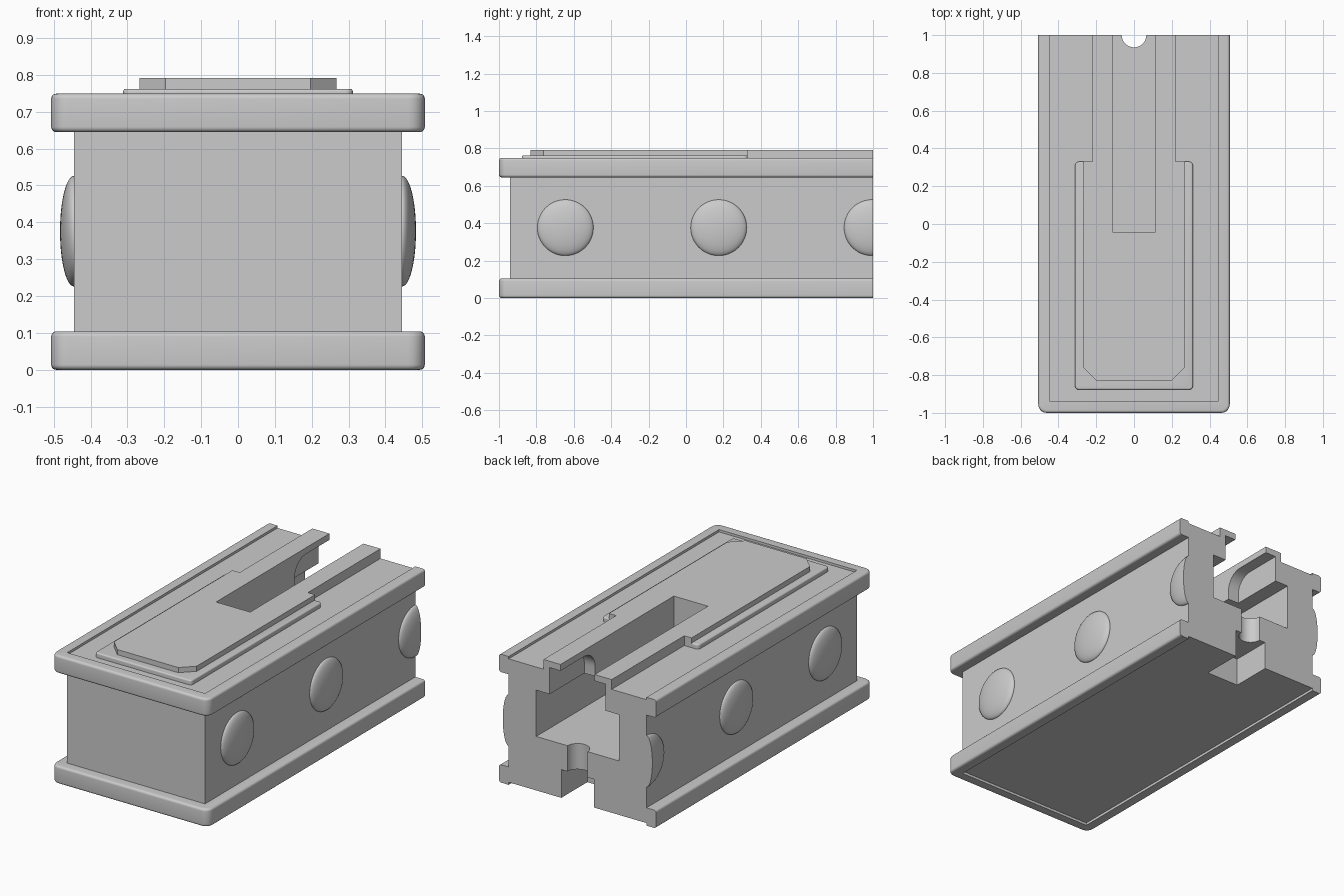
import bpy, bmesh, math
from mathutils import Matrix

if "Cube" in bpy.data.objects:
    bpy.data.objects.remove(bpy.data.objects["Cube"])

grey = bpy.data.materials.new("plain_grey")
grey.diffuse_color = (0.6, 0.6, 0.6, 1)
grey.use_nodes = True
grey.node_tree.nodes["Principled BSDF"].inputs["Base Color"].default_value = grey.diffuse_color


def finish(name, bm):
    bmesh.ops.recalc_face_normals(bm, faces=bm.faces)
    me = bpy.data.meshes.new(name)
    bm.to_mesh(me)
    bm.free()
    me.materials.append(grey)
    ob = bpy.data.objects.new(name, me)
    bpy.context.collection.objects.link(ob)
    return ob


def prism(name, pts, z0, z1, axis="z"):
    """Extrude an outline along z, or a (y, z) outline along x."""
    bm = bmesh.new()
    place = (lambda p, h: (p[0], p[1], h)) if axis == "z" else (lambda p, h: (h, p[0], p[1]))
    a = [bm.verts.new(place(p, z0)) for p in pts]
    b = [bm.verts.new(place(p, z1)) for p in pts]
    bm.faces.new(a)
    bm.faces.new(b)
    n = len(pts)
    for i in range(n):
        bm.faces.new((a[i], a[(i + 1) % n], b[(i + 1) % n], b[i]))
    return finish(name, bm)


def box(name, hx, y0, y1, z0, z1):
    return prism(name, [(-hx, y0), (hx, y0), (hx, y1), (-hx, y1)], z0, z1)


def rounded(ob, corner, edge):
    """Round the upright corners, then the rims."""
    for w, upright in ((corner, True), (edge, False)):
        bm = bmesh.new()
        bm.from_mesh(ob.data)
        es = []
        for e in bm.edges:
            d = (e.verts[0].co - e.verts[1].co).normalized()
            if (abs(d.z) > 0.9) if upright else (abs(d.z) < 0.1):
                if e.calc_face_angle(0) > 0.8:
                    es.append(e)
        bmesh.ops.bevel(bm, geom=es, offset=w, segments=5, profile=0.5, affect='EDGES')
        bm.to_mesh(ob.data)
        bm.free()
    return ob


def boolean(ob, others, op):
    for o in others:
        m = ob.modifiers.new(op.lower(), 'BOOLEAN')
        m.operation, m.solver, m.object = op, 'EXACT', o
    bpy.context.view_layer.objects.active = ob
    for m in list(ob.modifiers):
        bpy.ops.object.modifier_apply(modifier=m.name)


def smooth(ob, angle=30):
    bpy.ops.object.select_all(action='DESELECT')
    ob.select_set(True)
    bpy.context.view_layer.objects.active = ob
    bpy.ops.object.shade_smooth_by_angle(angle=math.radians(angle))


# Casing: core block with a rounded flange at top and bottom
casing = box("casing", 0.445, -0.94, 1.1, 0.05, 0.70)
flanges = [rounded(box("flange", 0.507, -1, 1.2, z, z + 0.104), 0.045, 0.014)
           for z in (0.0, 0.645)]
boolean(casing, flanges, 'UNION')

# Lid: stepped panel with two rails behind it
lower_panel = rounded(box("lower_panel", 0.312, -0.877, 0.33, 0.70, 0.762), 0.02, 0.008)
hx, c = 0.267, 0.07
upper_panel = prism("upper_panel", [(-hx, 0.33), (-hx, -0.832 + c), (-hx + c, -0.832),
                                    (hx - c, -0.832), (hx, -0.832 + c), (hx, 0.33)], 0.72, 0.792)
rail_block = box("rail_block", 0.22, 0.2, 1.1, 0.71, 0.792)

# Shallow recesses inside the flange rims
recesses = [box("recess", 0.445, -0.94, 1.3, 0.735, 0.9),
            box("recess", 0.445, -0.94, 1.3, -0.1, 0.015)]
boolean(casing, recesses, 'DIFFERENCE')
panels = [lower_panel, upper_panel, rail_block]
boolean(casing, panels, 'UNION')

# Slot, undercut channel, rounded side pocket, bolt hole, nut pocket and flat back end
slot = box("slot", 0.11, -0.045, 1.3, 0.33, 0.95)
channel = box("channel", 0.267, -0.045, 1.3, 0.33, 0.60)
r = 0.10
arc = [(0.68 + r - r * math.cos(t), 0.755 - r + r * math.sin(t))
       for t in (math.pi / 2 * i / 8 for i in range(9))]
pocket = prism("pocket", [(0.68, 0.5)] + arc + [(1.3, 0.755), (1.3, 0.5)], -0.18, 0.18, "x")
ring = [(0.065 * math.cos(i * math.pi / 16), 1 + 0.065 * math.sin(i * math.pi / 16))
        for i in range(32)]
bolt_hole = prism("bolt_hole", ring, 0.1, 0.4)
nut_pocket = box("nut_pocket", 0.105, 0.76, 1.3, -0.1, 0.18)
end_cut = box("end_cut", 2, 1, 2, -1, 2)
cutters = [slot, channel, pocket, bolt_hole, nut_pocket, end_cut]
boolean(casing, cutters, 'DIFFERENCE')
smooth(casing)

# Flattened domes along both sides, the last one halved by the back end
for sx in (-1, 1):
    for y in (-0.645, 0.175, 0.995):
        bm = bmesh.new()
        bmesh.ops.create_uvsphere(bm, u_segments=48, v_segments=24, radius=0.15)
        bmesh.ops.transform(bm, verts=bm.verts, matrix=Matrix.Translation((sx * 0.445, y, 0.376))
                            @ Matrix.Diagonal((0.038 / 0.15, 1, 1, 1)))
        for co, no in (((0, 1, 0), (0, 1, 0)), ((sx * 0.444, 0, 0), (-sx, 0, 0))):
            cut = bmesh.ops.bisect_plane(bm, geom=bm.verts[:] + bm.edges[:] + bm.faces[:],
                                         plane_co=co, plane_no=no, clear_outer=True)
            if co[1]:
                es = [g for g in cut['geom_cut'] if isinstance(g, bmesh.types.BMEdge)]
                if es:
                    bmesh.ops.holes_fill(bm, edges=es, sides=0)
        smooth(finish("side_dome", bm), 40)

# Remove the construction helpers
for o in flanges + recesses + panels + cutters:
    bpy.data.objects.remove(o, do_unlink=True)
